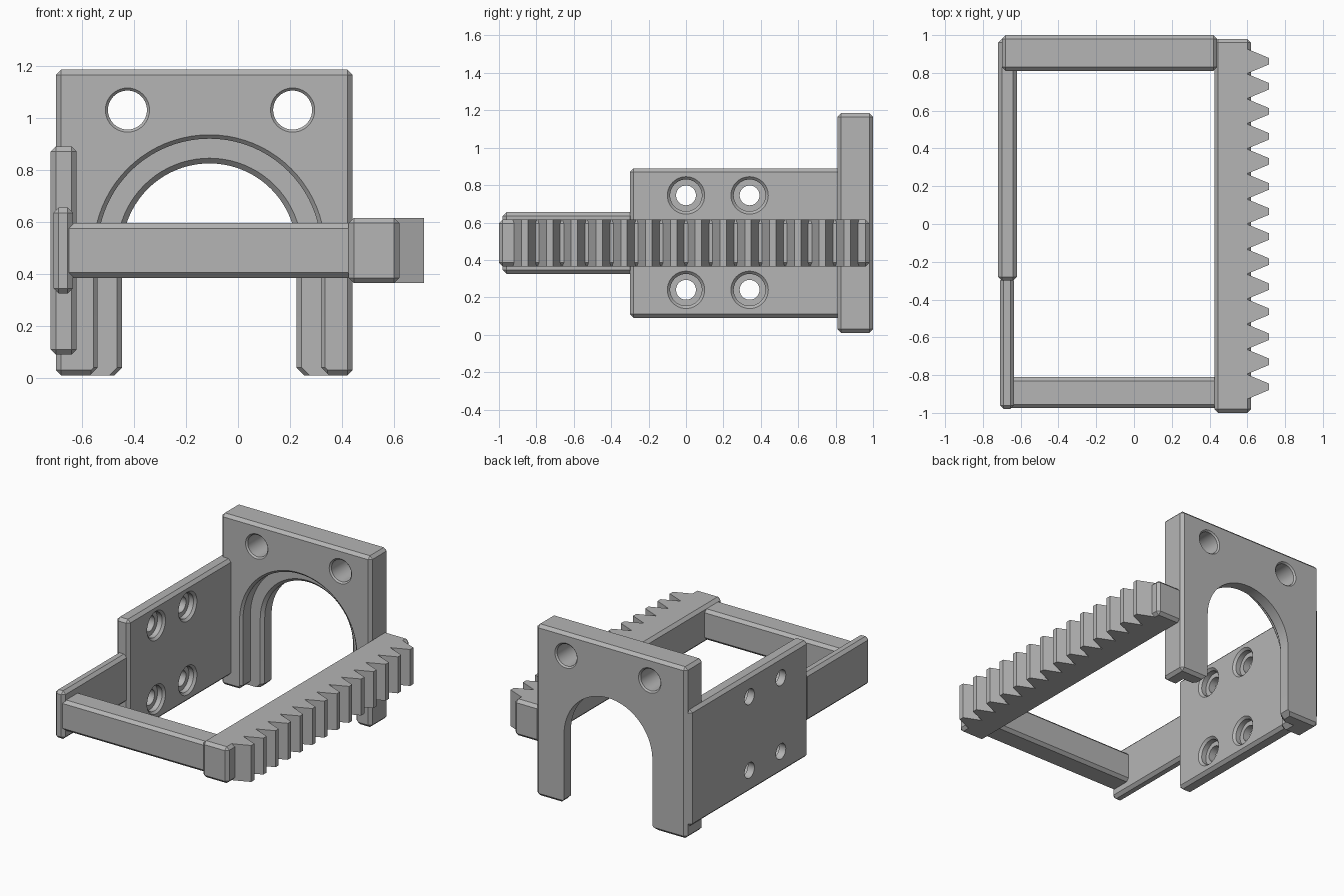
import bpy, bmesh
from math import cos, sin, pi

cube = bpy.data.objects.get("Cube")
if cube:
    bpy.data.objects.remove(cube, do_unlink=True)

grey = bpy.data.materials.new("plain grey")
grey.use_nodes = True
GREY = (0.46, 0.46, 0.46, 1)
grey.diffuse_color = GREY
grey.node_tree.nodes["Principled BSDF"].inputs["Base Color"].default_value = GREY


def finish(name, bm):
    bmesh.ops.recalc_face_normals(bm, faces=bm.faces[:])
    mesh = bpy.data.meshes.new(name)
    bm.to_mesh(mesh)
    bm.free()
    mesh.materials.append(grey)
    obj = bpy.data.objects.new(name, mesh)
    bpy.context.collection.objects.link(obj)
    return obj


def box(name, x, y, z, chamfer=0.02):
    """Chamfered box between (low, high) limits on each axis."""
    bm = bmesh.new()
    bmesh.ops.create_cube(bm, size=1)
    for v in bm.verts:
        v.co = [lim[0] if c < 0 else lim[1] for c, lim in zip(v.co, (x, y, z))]
    bmesh.ops.bevel(bm, geom=bm.edges[:], offset=chamfer, segments=1, affect='EDGES')
    return finish(name, bm)


def loft(name, rings):
    """Closed solid skinned through rings of equal point count."""
    bm = bmesh.new()
    loops = [[bm.verts.new(p) for p in ring] for ring in rings]
    n = len(loops[0])
    for a, b in zip(loops, loops[1:]):
        for i in range(n):
            j = (i + 1) % n
            bm.faces.new((a[i], a[j], b[j], b[i]))
    bm.faces.new(loops[0])
    bm.faces.new(loops[-1])
    return finish(name, bm)


def cut(target, cutter):
    cutter.hide_render = True
    mod = target.modifiers.new("cut", 'BOOLEAN')
    mod.operation = 'DIFFERENCE'
    mod.solver = 'EXACT'
    mod.object = cutter
    bpy.context.view_layer.objects.active = target
    bpy.ops.object.modifier_apply(modifier=mod.name)
    bpy.data.objects.remove(cutter, do_unlink=True)


def circle(r, n=40):
    return [(r * cos(2 * pi * i / n), r * sin(2 * pi * i / n)) for i in range(n)]


ARCH_X, ARCH_Z = -0.11, 0.49


def arch(r, n=40):
    """Upside-down U outline, flared at the feet."""
    pts = [(r * cos(pi * i / n), ARCH_Z + r * sin(pi * i / n)) for i in range(n + 1)]
    feet = [(r, 0.04), (r + 0.06, -0.02)]
    return [(-a, b) for a, b in feet] + feet[::-1] + pts


# Back plate with stepped arch and two chamfered holes
back = box("back_plate", (-0.70, 0.44), (0.81, 1.0), (0.01, 1.185))
steps = [(0.79, 0.465), (0.825, 0.43), (0.905, 0.43),
         (0.905, 0.355), (0.925, 0.335), (1.02, 0.335)]
cut(back, loft("arch_cutter", [[(ARCH_X + a, y, b) for a, b in
                                (arch(r)[:2] + arch(r)[2:4] + arch(r)[4:])]
                               for y, r in steps]))
hole = [(0.79, 0.105), (0.82, 0.075), (0.99, 0.075), (1.02, 0.105)]
for hx in (-0.425, 0.21):
    cut(back, loft("hole_cutter", [[(hx + a, y, 1.03 + b) for a, b in circle(r)]
                                   for y, r in hole]))

# Side plate with four counterbored screw holes
side = box("side_plate", (-0.72, -0.62), (-0.30, 0.98), (0.09, 0.89))
screw = [(-0.75, 0.053), (-0.67, 0.053), (-0.67, 0.085), (-0.635, 0.085), (-0.60, 0.12)]
for hy in (0.0, 0.34):
    for hz in (0.24, 0.745):
        cut(side, loft("screw_cutter", [[(x, hy + a, hz + b) for a, b in circle(r)]
                                        for x, r in screw]))

# Narrow arm and front crossbar
arm = box("side_arm", (-0.71, -0.635), (-0.98, -0.28), (0.325, 0.655))
bar = box("front_bar", (-0.68, 0.45), (-0.975, -0.81), (0.385, 0.595))

# Rack bar and its row of tapered teeth
rack = box("rack_bar", (0.425, 0.62), (-1.0, 0.98), (0.365, 0.615))
bm = bmesh.new()
TEETH, FIRST, PITCH = 14, -0.862, 0.1326
for i in range(TEETH):
    c = FIRST + i * PITCH
    outline = [(0.59, -0.066), (0.612, -0.06), (0.715, -0.017),
               (0.715, 0.017), (0.612, 0.06), (0.59, 0.066)]
    low, high = [[bm.verts.new((x, c + y, z)) for x, y in outline]
                 for z in (0.365, 0.615)]
    bm.faces.new(low)
    bm.faces.new(high)
    for k in range(len(outline)):
        j = (k + 1) % len(outline)
        bm.faces.new((low[k], low[j], high[j], high[k]))
teeth = finish("rack_teeth", bm)

# Round the arch and holes, keep chamfers crisp
bpy.ops.object.select_all(action='DESELECT')
for obj in (back, side):
    obj.select_set(True)
bpy.context.view_layer.objects.active = back
bpy.ops.object.shade_smooth_by_angle(angle=pi / 6)
